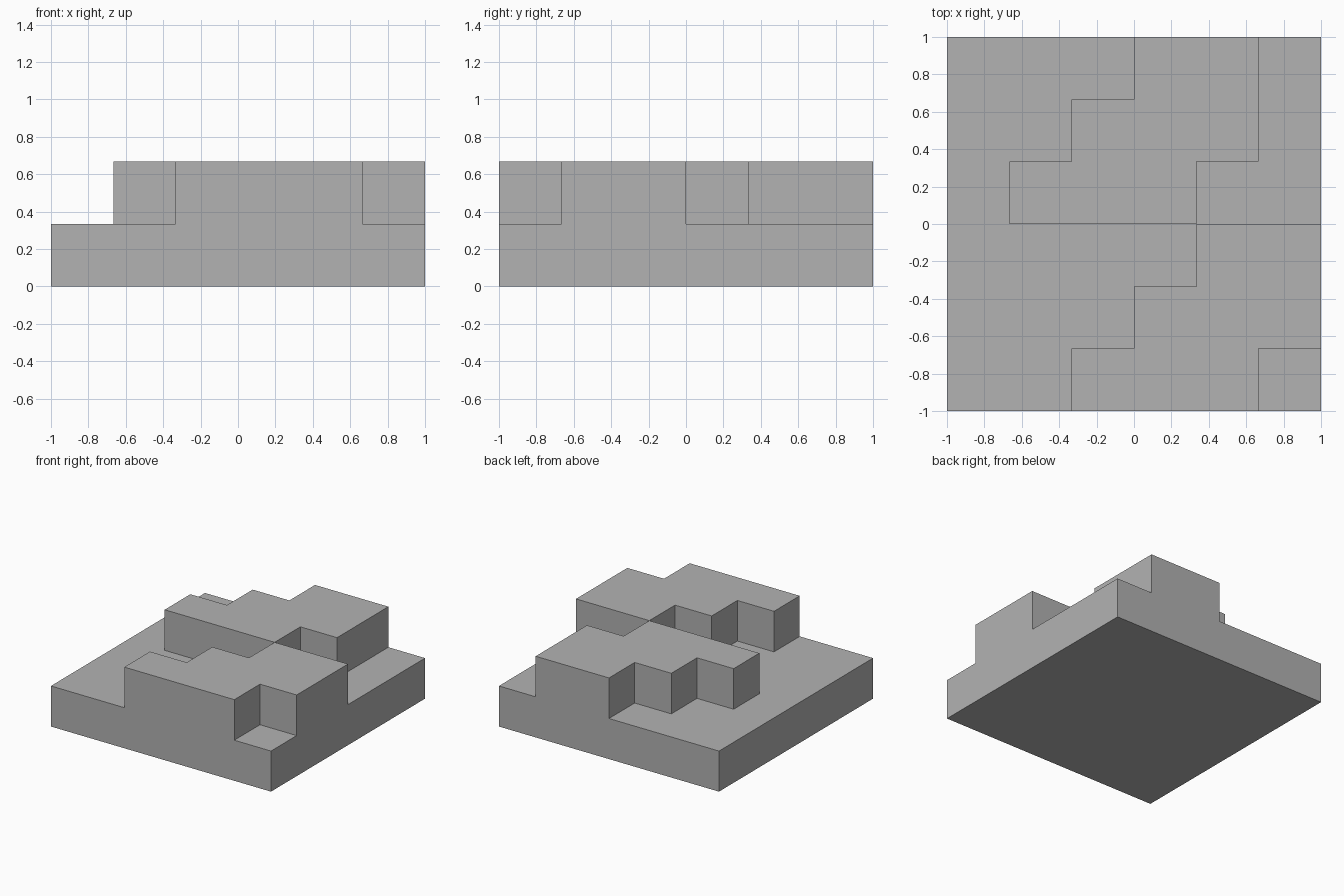
import bpy, bmesh
from mathutils import Vector

cube = bpy.data.objects.get("Cube")
if cube:
    bpy.data.objects.remove(cube, do_unlink=True)

CELLS = 6                 # blocks along each side
SIZE = 2 / CELLS          # edge length of one block

grey = bpy.data.materials.new("plain_grey")
grey.use_nodes = True
colour = (0.448, 0.448, 0.448, 1)
grey.diffuse_color = colour
grey.node_tree.nodes["Principled BSDF"].inputs["Base Color"].default_value = colour


def blocks(layer, rows):
    """Block positions from {row: (first column, end column)}."""
    return {(x, y, layer) for y, (a, b) in rows.items() for x in range(a, b)}


# Square slab with two stepped terraces that meet at one corner
parts = {
    "base_slab": blocks(0, {y: (0, CELLS) for y in range(CELLS)}),
    "front_terrace": blocks(1, {0: (2, 5), 1: (3, 6), 2: (4, 6)}),
    "rear_terrace": blocks(1, {3: (1, 4), 4: (2, 5), 5: (3, 5)}),
}
solid = set().union(*parts.values())


def build(name, cells):
    """Make the exposed skin of a group of blocks as large flat faces."""
    bm = bmesh.new()
    for cell in sorted(cells):
        centre = Vector(cell) + Vector((0.5, 0.5, 0.5))
        for axis in range(3):
            for sign in (-1, 1):
                d, u, v = Vector(), Vector(), Vector()
                d[axis] = sign
                u[(axis + 1) % 3] = sign
                v[(axis + 2) % 3] = 1
                if tuple(int(c + n) for c, n in zip(cell, d)) in solid:
                    continue
                corners = [centre + (d + u * i + v * j) / 2
                           for i, j in ((-1, -1), (1, -1), (1, 1), (-1, 1))]
                bm.faces.new([bm.verts.new((p.x * SIZE - 1, p.y * SIZE - 1, p.z * SIZE))
                              for p in corners])
    bmesh.ops.remove_doubles(bm, verts=bm.verts[:], dist=0.001)
    bmesh.ops.dissolve_limit(bm, angle_limit=0.01, verts=bm.verts[:], edges=bm.edges[:])
    mesh = bpy.data.meshes.new(name)
    bm.to_mesh(mesh)
    bm.free()
    mesh.materials.append(grey)
    bpy.context.collection.objects.link(bpy.data.objects.new(name, mesh))


for part_name, part_cells in parts.items():
    build(part_name, part_cells)
